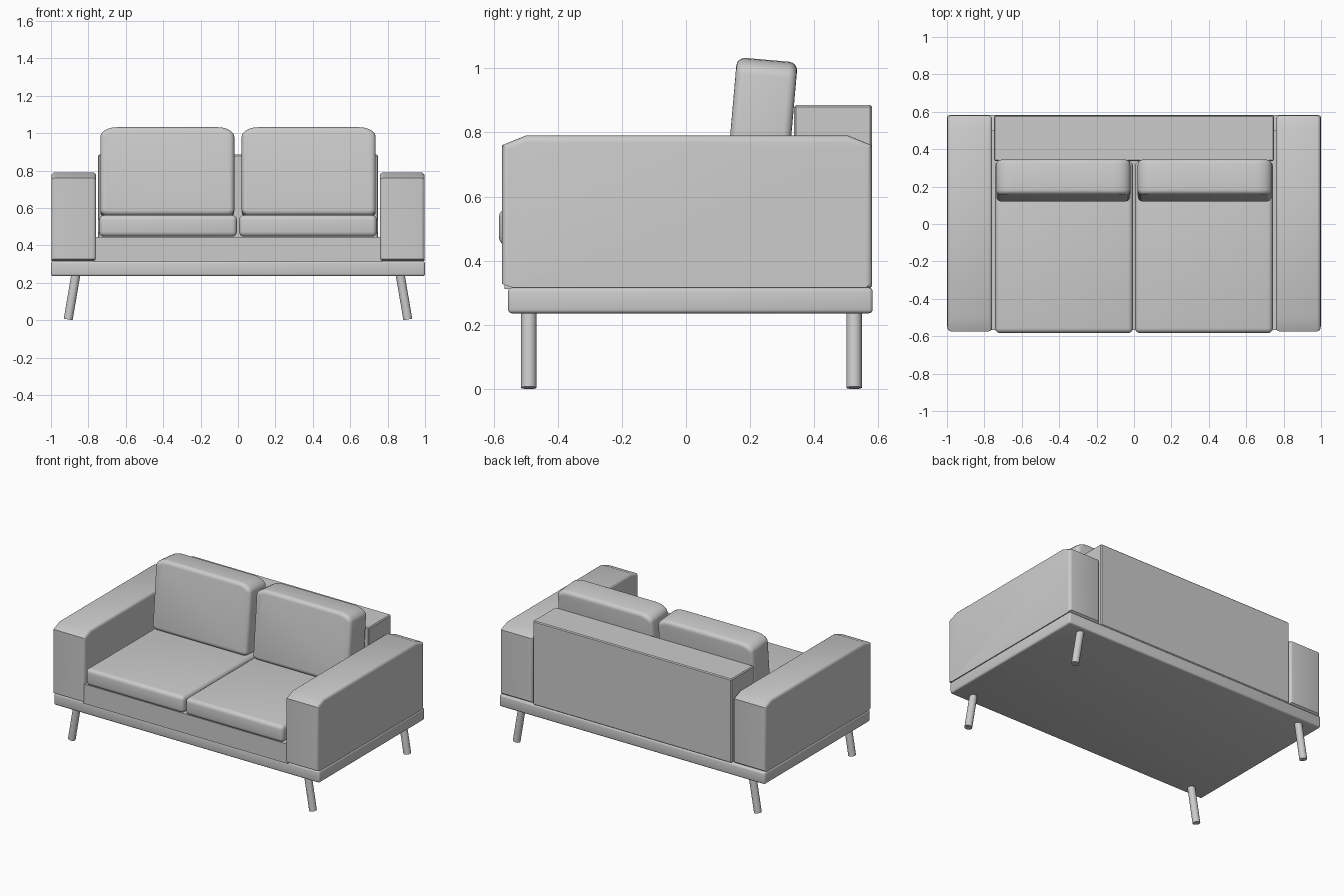
import bpy, bmesh, math
from mathutils import Vector, Matrix

if "Cube" in bpy.data.objects:
    bpy.data.objects.remove(bpy.data.objects["Cube"])


def finish(name, bm, smooth=True):
    bmesh.ops.recalc_face_normals(bm, faces=bm.faces)
    me = bpy.data.meshes.new(name)
    bm.to_mesh(me)
    bm.free()
    ob = bpy.data.objects.new(name, me)
    bpy.context.collection.objects.link(ob)
    if smooth:
        bpy.ops.object.select_all(action='DESELECT')
        ob.select_set(True)
        bpy.context.view_layer.objects.active = ob
        bpy.ops.object.shade_smooth_by_angle(angle=math.radians(35))
    return ob


def round_edges(bm, edges, width, segments):
    bmesh.ops.bevel(bm, geom=edges, offset=width, segments=segments,
                    profile=0.5, affect='EDGES', clamp_overlap=True)


def box(name, x, y, z, width=0.0, segments=3):
    bm = bmesh.new()
    bmesh.ops.create_cube(bm, size=1)
    for v in bm.verts:
        v.co = Vector([(r[0] + r[1]) / 2 + c * (r[1] - r[0])
                       for c, r in zip(v.co, (x, y, z))])
    if width:
        round_edges(bm, bm.edges[:], width, segments)
    return finish(name, bm, bool(width))


def prism(points, direction):
    # closed outline extruded along a direction
    bm = bmesh.new()
    face = bm.faces.new([bm.verts.new(p) for p in points])
    ext = bmesh.ops.extrude_face_region(bm, geom=[face], use_keep_orig=True)
    new = [g for g in ext['geom'] if isinstance(g, bmesh.types.BMVert)]
    bmesh.ops.translate(bm, verts=new, vec=direction)
    bmesh.ops.recalc_face_normals(bm, faces=bm.faces)
    return bm


# platform, seat base and backrest
box("platform", (-1, 1), (-0.555, 0.582), (0.236, 0.316), 0.012)
box("seat_base", (-0.77, 0.77), (-0.566, 0.5), (0.312, 0.445))
box("backrest", (-0.748, 0.748), (0.337, 0.58), (0.314, 0.885), 0.006, 1)

for s, side in ((-1, "left"), (1, "right")):
    # armrest: side outline with sloped ends, rounded side edges
    outline = [(-0.54, 0.316), (0.56, 0.316), (0.58, 0.33), (0.58, 0.76),
               (0.505, 0.79), (-0.5, 0.79), (-0.574, 0.76), (-0.574, 0.328)]
    bm = prism([(s * 0.758, y, z) for y, z in outline], (s * 0.24, 0, 0))
    rim = [e for e in bm.edges
           if abs(e.verts[0].co.x - e.verts[1].co.x) < 1e-5
           and max(v.co.z for v in e.verts) > 0.34]
    round_edges(bm, rim, 0.035, 4)
    finish(side + "_armrest", bm)

    # seat cushion
    box(side + "_seat_cushion", sorted((s * 0.006, s * 0.742)),
        (-0.583, 0.337), (0.447, 0.562), 0.026, 4)

    # back cushion: rounded front outline, leaning back
    hw, hh = 0.358, 0.237
    pts = []
    for cx, cz, rx, rz, start in ((hw, hh, 0.09, 0.05, 0), (-hw, hh, 0.09, 0.05, 90),
                                  (-hw, -hh, 0.035, 0.03, 180), (hw, -hh, 0.035, 0.03, 270)):
        ox = cx - math.copysign(rx, cx)
        oz = cz - math.copysign(rz, cz)
        for i in range(6):
            a = math.radians(start + i * 18)
            pts.append((ox + rx * math.cos(a), -0.095, oz + rz * math.sin(a)))
    bm = prism(pts, (0, 0.19, 0))
    rim = [e for e in bm.edges if abs(e.verts[0].co.y - e.verts[1].co.y) < 1e-5]
    round_edges(bm, rim, 0.026, 4)
    bm.transform(Matrix.Translation((s * 0.378, 0.233, 0.79))
                 @ Matrix.Rotation(math.radians(-5), 4, 'X'))
    finish(side + "_back_cushion", bm)

    # splayed legs
    for y, end in ((-0.49, "front"), (0.524, "back")):
        top, foot = Vector((s * 0.866, y, 0.25)), Vector((s * 0.908, y, 0.004))
        axis = top - foot
        bm = bmesh.new()
        bmesh.ops.create_cone(bm, cap_ends=True, segments=20, radius1=0.024,
                              radius2=0.024, depth=axis.length)
        bm.transform(Matrix.Translation((top + foot) / 2)
                     @ axis.to_track_quat('Z', 'Y').to_matrix().to_4x4())
        finish(side + "_" + end + "_leg", bm)
